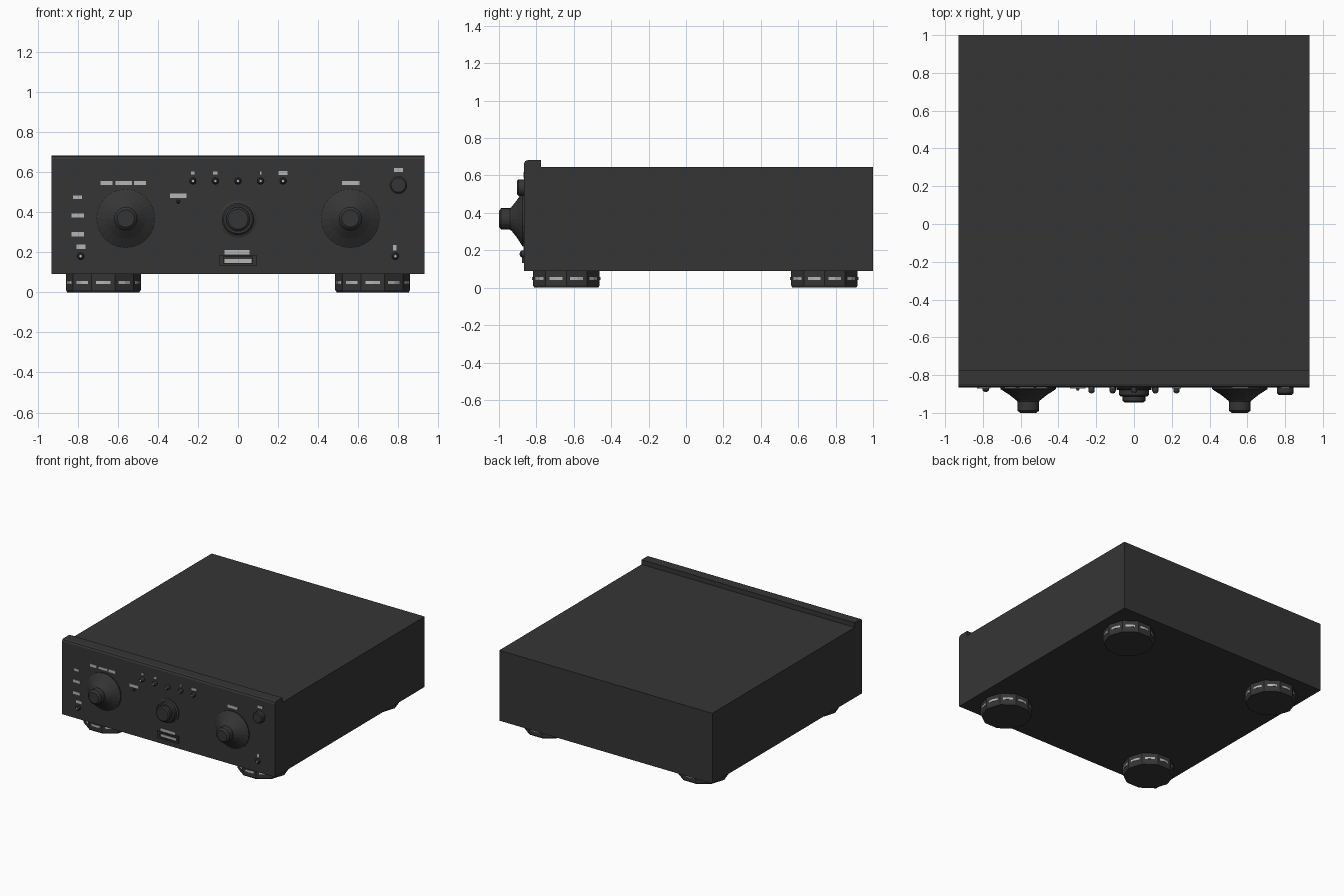
import bpy, bmesh, math

if "Cube" in bpy.data.objects:
    bpy.data.objects.remove(bpy.data.objects["Cube"])


def material(name, rgb):
    m = bpy.data.materials.new(name)
    m.diffuse_color = (*rgb, 1)
    m.use_nodes = True
    m.node_tree.nodes["Principled BSDF"].inputs["Base Color"].default_value = m.diffuse_color
    return m


BLACK = material("charcoal", (0.036, 0.036, 0.036))
SILVER = material("light_grey", (0.46, 0.46, 0.46))
FRONT = -0.866  # y of the faceplate surface


def finish(name, bm, mat):
    bmesh.ops.recalc_face_normals(bm, faces=bm.faces)
    mesh = bpy.data.meshes.new(name)
    bm.to_mesh(mesh)
    bm.free()
    mesh.materials.append(mat)
    ob = bpy.data.objects.new(name, mesh)
    bpy.context.collection.objects.link(ob)
    return ob


def box(name, x, y, z, mat=BLACK):
    bm = bmesh.new()
    bmesh.ops.create_cube(bm, size=1)
    for v in bm.verts:
        v.co = [r[0] + (c + 0.5) * (r[1] - r[0]) for c, r in zip(v.co, (x, y, z))]
    return finish(name, bm, mat)


def lathe(name, profile, centre, sides, mat=BLACK, forward=True):
    """Turn (radius, distance) points about -y (forward) or +z, capping both ends."""
    bm = bmesh.new()
    rings = []
    for r, d in profile:
        ring = []
        for i in range(sides):
            a = 2 * math.pi * i / sides
            u, w = r * math.cos(a), r * math.sin(a)
            p = (u, -d, w) if forward else (u, w, d)
            ring.append(bm.verts.new([c + q for c, q in zip(centre, p)]))
        rings.append(ring)
    for a, b in zip(rings, rings[1:]):
        for i in range(sides):
            j = (i + 1) % sides
            bm.faces.new((a[i], a[j], b[j], b[i]))
    bm.faces.new(rings[0])
    bm.faces.new(rings[-1])
    return finish(name, bm, mat)


# Case
box("case", (-0.93, 0.93), (-0.78, 1.0), (0.09, 0.645))

# Faceplate with chamfered top front edge, extruded across the width
outline = [(FRONT, 0.09), (-0.775, 0.09), (-0.775, 0.682), (-0.847, 0.682),
           (-0.860, 0.677), (FRONT, 0.664)]
bm = bmesh.new()
face = bm.faces.new([bm.verts.new((-0.93, y, z)) for y, z in outline])
ext = bmesh.ops.extrude_face_region(bm, geom=[face])
bmesh.ops.translate(bm, vec=(1.86, 0, 0),
                    verts=[g for g in ext["geom"] if isinstance(g, bmesh.types.BMVert)])
finish("faceplate", bm, BLACK)

# Ten-sided feet with a light ring
for sx in (-1, 1):
    for y, end in ((-0.64, "front"), (0.74, "rear")):
        side = "left" if sx < 0 else "right"
        c = (0.672 * sx, y, 0)
        lathe(f"{end}_{side}_foot", [(0.18, 0), (0.187, 0.012), (0.187, 0.095)],
              c, 10, forward=False)
        lathe(f"{end}_{side}_foot_ring", [(0.1835, 0.041), (0.1835, 0.057)],
              c, 20, SILVER, forward=False)

# Large flared knobs
for x, side in ((-0.56, "left"), (0.56, "right")):
    lathe(f"{side}_knob", [(0.147, -0.01), (0.147, 0.008), (0.10, 0.038), (0.062, 0.068),
                           (0.057, 0.075), (0.057, 0.122), (0.043, 0.134)],
          (x, FRONT, 0.368), 24)

# Centre stepped dial
lathe("centre_dial", [(0.093, -0.01), (0.093, 0.006), (0.08, 0.012), (0.08, 0.038),
                      (0.072, 0.046), (0.06, 0.046), (0.06, 0.070), (0.05, 0.078)],
      (0, FRONT, 0.365), 24)

# Power button
lathe("power_button", [(0.044, -0.01), (0.044, 0.03), (0.036, 0.038)],
      (0.80, FRONT, 0.535), 20)

# Indicator studs: row above the dial, one each side below, one small beside it
studs = [(x, 0.555, 0.017, 0.030) for x in (-0.225, -0.113, 0, 0.113, 0.225)]
studs += [(-0.785, 0.18, 0.018, 0.022), (0.785, 0.18, 0.018, 0.022),
          (-0.298, 0.452, 0.009, 0.015)]
for i, (x, z, r, d) in enumerate(studs):
    lathe(f"indicator_{i + 1}", [(r, -0.01), (r, d * 0.6), (r * 0.6, d)],
          (x, FRONT, z), 12)
    if r > 0.01:
        lathe(f"indicator_cap_{i + 1}", [(r * 0.35, d - 0.002), (r * 0.35, d + 0.001)],
              (x, FRONT, z), 8, SILVER)

# Socket frame with recessed light strip
y0 = FRONT - 0.012
box("socket_frame_top", (-0.092, 0.092), (y0, FRONT), (0.176, 0.187))
box("socket_frame_bottom", (-0.092, 0.092), (y0, FRONT), (0.132, 0.143))
for sx in (-1, 1):
    box("socket_frame_side", sorted((0.072 * sx, 0.092 * sx)), (y0, FRONT), (0.143, 0.176))
box("socket_strip", (-0.068, 0.068), (FRONT - 0.004, FRONT), (0.147, 0.166), SILVER)

# Plain marking plates: x centre, z centre, width, height
marks = [(-0.655, 0.545, 0.06, 0.022), (-0.57, 0.545, 0.08, 0.018),
         (-0.49, 0.545, 0.06, 0.022), (0.562, 0.545, 0.088, 0.022),
         (0.80, 0.609, 0.045, 0.020), (0.782, 0.222, 0.018, 0.028),
         (-0.298, 0.481, 0.08, 0.022), (-0.80, 0.474, 0.045, 0.018),
         (-0.80, 0.383, 0.062, 0.022), (-0.80, 0.290, 0.062, 0.022),
         (-0.782, 0.226, 0.045, 0.022), (-0.005, 0.200, 0.125, 0.022),
         (-0.225, 0.595, 0.018, 0.016), (-0.113, 0.595, 0.022, 0.016),
         (0.113, 0.595, 0.008, 0.016), (0.225, 0.595, 0.045, 0.018)]
for i, (x, z, w, h) in enumerate(marks):
    box(f"marking_{i + 1}", (x - w / 2, x + w / 2), (FRONT - 0.004, FRONT + 0.002),
        (z - h / 2, z + h / 2), SILVER)
